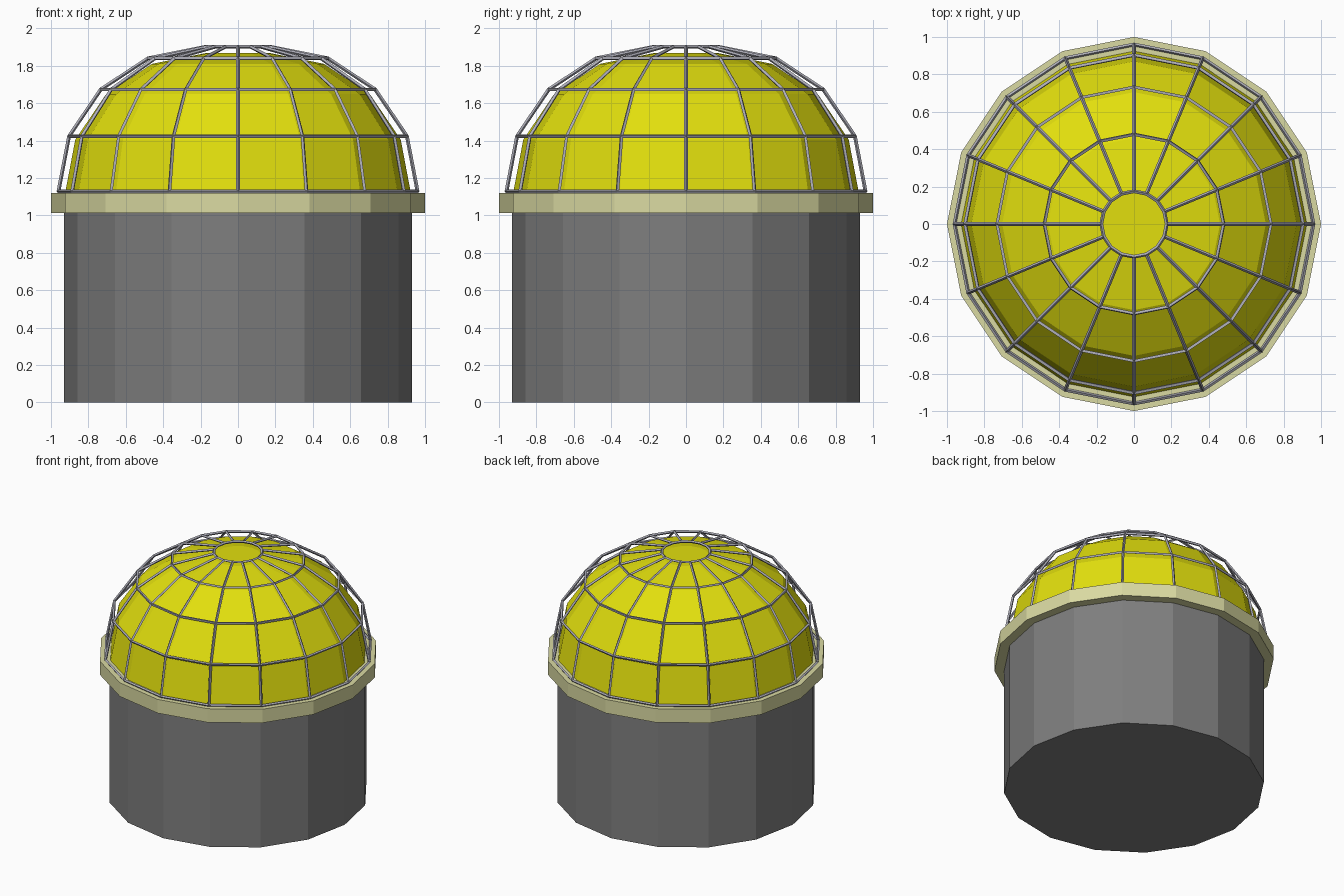
import bpy, math

if "Cube" in bpy.data.objects:
    bpy.data.objects.remove(bpy.data.objects["Cube"])

SIDES = 16


def material(name, rgb):
    m = bpy.data.materials.new(name)
    m.diffuse_color = (*rgb, 1)
    m.use_nodes = True
    m.node_tree.nodes["Principled BSDF"].inputs["Base Color"].default_value = m.diffuse_color
    return m


GREY = material("dark grey", (0.21, 0.21, 0.21))
TAN = material("pale tan", (0.70, 0.70, 0.36))
YELLOW = material("yellow", (0.76, 0.74, 0.004))
STEEL = material("light steel", (0.42, 0.42, 0.48))


def lathe(name, profile, mat, bottom=True, top=True):
    """Spin (radius, z) points, listed bottom to top, into a flat-sided solid."""
    verts, faces = [], []
    for r, z in profile:
        for i in range(SIDES):
            a = 2 * math.pi * i / SIDES
            verts.append((r * math.cos(a), r * math.sin(a), z))
    for k in range(len(profile) - 1):
        for i in range(SIDES):
            j = (i + 1) % SIDES
            a, b = k * SIDES, (k + 1) * SIDES
            faces.append((a + i, a + j, b + j, b + i))
    if bottom:
        faces.append(tuple(reversed(range(SIDES))))
    if top:
        n = (len(profile) - 1) * SIDES
        faces.append(tuple(range(n, n + SIDES)))
    me = bpy.data.meshes.new(name)
    me.from_pydata(verts, [], faces)
    me.materials.append(mat)
    ob = bpy.data.objects.new(name, me)
    bpy.context.collection.objects.link(ob)
    return ob


# Body and collar
lathe("base_cylinder", [(0.93, 0), (0.93, 1.02)], GREY)
lathe("collar_ring", [(1.0, 1.012), (1.0, 1.12)], TAN)

# Lamp dome
lathe("lamp_dome", [(0.925, 1.115), (0.87, 1.405), (0.705, 1.648),
                    (0.46, 1.81), (0.17, 1.868)], YELLOW)

# Protective cage of thin bars, open at the top
cage = lathe("wire_cage", [(0.96, 1.128), (0.903, 1.424), (0.733, 1.674),
                           (0.48, 1.84), (0.175, 1.901)], STEEL,
             bottom=False, top=False)
wire = cage.modifiers.new("bars", 'WIREFRAME')
wire.thickness = 0.02
wire.offset = 0
wire.use_boundary = True
wire.use_even_offset = True
wire.use_replace = True
